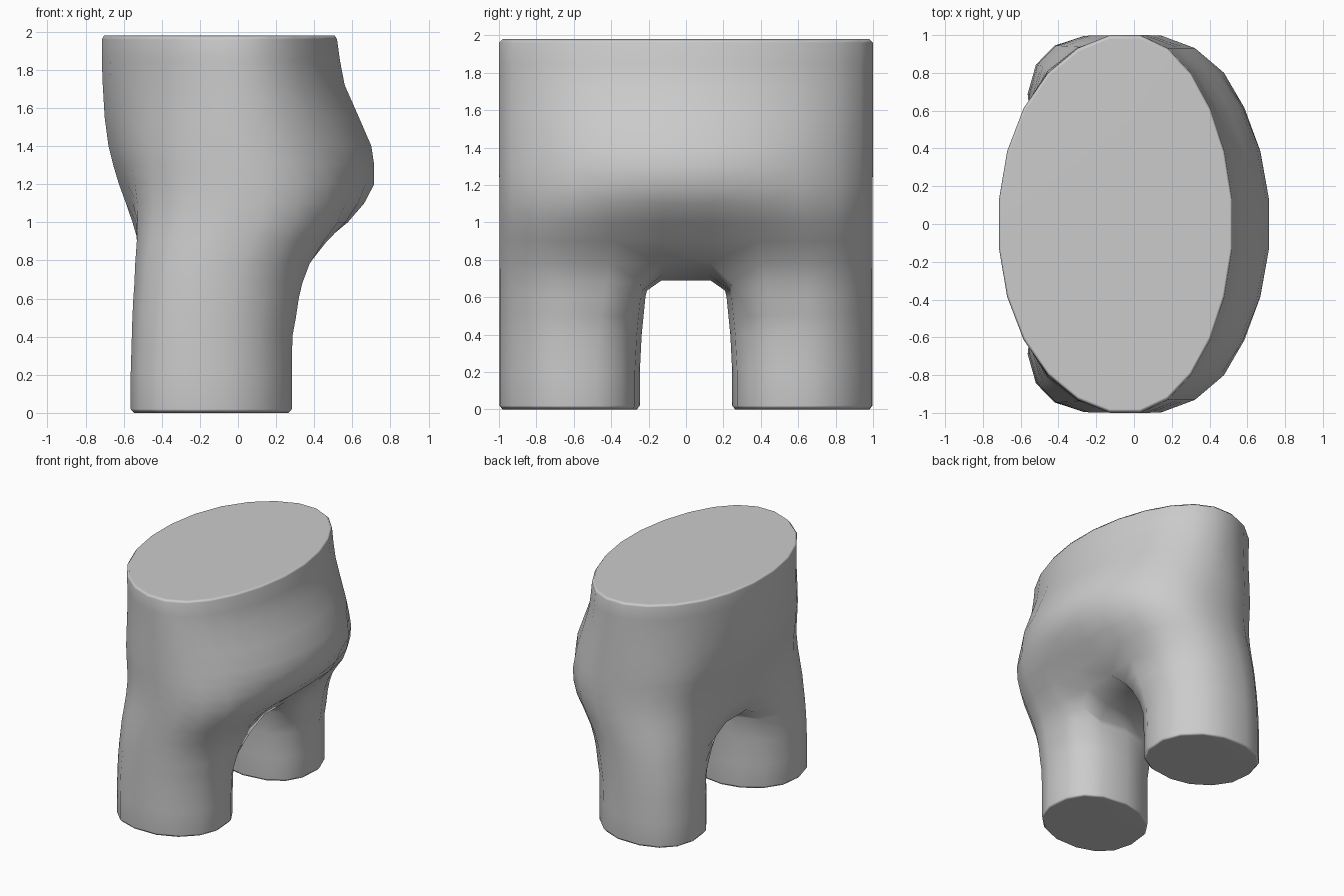
import bpy, bmesh
from math import sin, cos, radians, exp, copysign

if "Cube" in bpy.data.objects:
    bpy.data.objects.remove(bpy.data.objects["Cube"])

# height, front x, back x, back dent and front dent between the legs
PROFILE = [(0.02, -.565, .285, 0, 0), (.2, -.565, .285, 0, 0),
           (.4, -.56, .29, 0, 0), (.5, -.56, .315, 0, 0),
           (.6, -.56, .34, 0, .05), (.68, -.56, .37, .06, .10),
           (.78, -.565, .425, .10, .12), (.9, -.57, .525, .08, .06),
           (1.0, -.58, .62, .05, .03), (1.1, -.597, .68, .02, .01),
           (1.2, -.625, .715, 0, 0), (1.3, -.655, .715, 0, 0),
           (1.4, -.68, .70, 0, 0), (1.55, -.70, .635, 0, 0),
           (1.72, -.71, .56, 0, 0), (1.85, -.715, .535, 0, 0),
           (1.96, -.715, .52, 0, 0)]
CROTCH = 6                     # profile row where the legs join
OUTER, INNER = 12, 3           # columns outside / inside each leg
# height at which each outer column has fully become torso, back to front
FULL = [.78, 1.0, 1.3, 1.45, 1.5, 1.6, 1.8, 1.9, 1.9, 1.85, 1.3, .78]


def power(v, p):
    return copysign(abs(v) ** p, v)


def leg_point(k, lo, hi):
    a = radians(-42 + 24 * k)
    p = 1.05 if sin(a) * cos(a) > 0 else .79     # squarer on one diagonal
    return ((lo + hi) / 2 + (hi - lo) / 2 * power(cos(a), p),
            .625 + .378 * power(sin(a), p))


def torso_point(k, z, lo, hi, back, front):
    a = radians(7.5 + 15 * k)
    y = sin(a) * 1.008
    x = (lo + hi) / 2 + (hi - lo) / 2 * cos(a) * 1.008
    x += .05 * y ** 4 * max(0, min(1, (z - 1.4) / .3))
    fade = exp(-(y / .35) ** 2)
    return x + (-back if cos(a) > 0 else front) * fade, y


def ring(row):
    z, lo, hi, back, front = PROFILE[row]
    pts = []
    for k in range(OUTER):
        t = max(0, min(1, (z - .3) / (FULL[k] - .3)))
        w = t ** 3 if k in (0, OUTER - 1) else t * t * (3 - 2 * t)
        lx, ly = leg_point(k, lo, hi)
        tx, ty = torso_point(k, z, lo, hi, back, front)
        dz = -.03 if row == CROTCH and k == OUTER - 1 else 0
        pts.append((lx + (tx - lx) * w, ly + (ty - ly) * w, z + dz))
    if row < CROTCH:
        for k in range(OUTER, OUTER + INNER):
            x, y = leg_point(k, lo, hi)
            drop = .03 * max(0, (z - .3) / .3)
            pts.append((x, y - drop, min(z, .635)))
    elif row == CROTCH:
        pts += [(-.29, .13, .70), (-.08, .13, .69), (.14, .13, .715)]
    return pts


def shrink(pts, amount, z):
    cx = sum(p[0] for p in pts) / len(pts)
    cy = sum(p[1] for p in pts) / len(pts)
    f = 1 - amount
    return [(cx + (x - cx) * f, cy + (y - cy) * f, z) for x, y, _ in pts]


bm = bmesh.new()
sides = []
for s in (1, -1):
    rows = [[bm.verts.new((x, s * y, z)) for x, y, z in ring(r)]
            for r in range(len(PROFILE))]
    sides.append(rows)
    # leg and outer torso walls
    for r in range(len(rows) - 1):
        a, b = rows[r], rows[r + 1]
        n = len(a)
        for k in range(n if r < CROTCH else OUTER - 1):
            j = (k + 1) % n
            bm.faces.new((a[k], a[j], b[j], b[k]))
    # rounded leg rim and sole
    rim = [bm.verts.new((x, s * y, z)) for x, y, z in shrink(ring(0), .04, 0)]
    n = len(rim)
    for k in range(n):
        j = (k + 1) % n
        bm.faces.new((rim[k], rim[j], rows[0][j], rows[0][k]))
    bm.faces.new(rim)

# strips joining both halves: back, front and crotch
R, L = sides
for r in range(CROTCH, len(PROFILE) - 1):
    for k in (0, OUTER - 1):
        bm.faces.new((R[r][k], R[r + 1][k], L[r + 1][k], L[r][k]))
n = OUTER + INNER
for k in range(OUTER - 1, n):
    j = (k + 1) % n
    bm.faces.new((R[CROTCH][k], R[CROTCH][j], L[CROTCH][j], L[CROTCH][k]))

# rounded waist rim and flat top
edge = R[-1] + L[-1][::-1]
cap = [bm.verts.new(p) for p in shrink([v.co[:] for v in edge], .02, 1.98)]
for k in range(len(edge)):
    j = (k + 1) % len(edge)
    bm.faces.new((edge[k], edge[j], cap[j], cap[k]))
bm.faces.new(cap)

bmesh.ops.recalc_face_normals(bm, faces=bm.faces[:])
mesh = bpy.data.meshes.new("hips_and_legs")
bm.to_mesh(mesh)
bm.free()
obj = bpy.data.objects.new("hips_and_legs", mesh)
bpy.context.collection.objects.link(obj)
bpy.context.view_layer.objects.active = obj
obj.select_set(True)
bpy.ops.object.shade_smooth_by_angle(angle=radians(70))
# flat caps with softly shaded rims
obj.modifiers.new("soft_rims", 'WEIGHTED_NORMAL').keep_sharp = True
